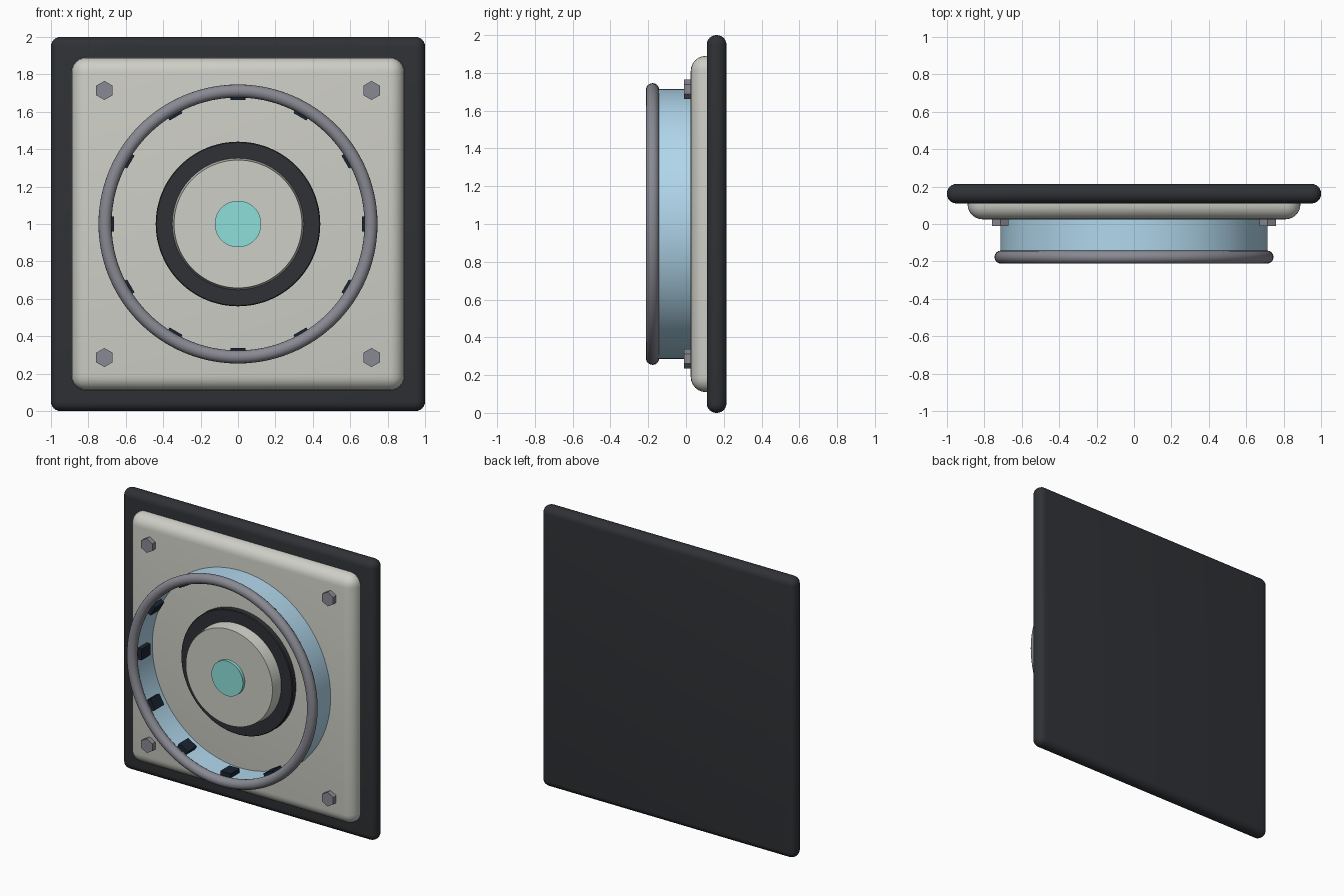
import bpy, bmesh, math
from mathutils import Matrix

if "Cube" in bpy.data.objects:
    bpy.data.objects.remove(bpy.data.objects["Cube"])


def material(name, rgb):
    m = bpy.data.materials.new(name)
    m.diffuse_color = (*rgb, 1)
    m.use_nodes = True
    m.node_tree.nodes["Principled BSDF"].inputs["Base Color"].default_value = m.diffuse_color
    return m


DARK = material("dark_frame", (0.028, 0.031, 0.036))
PALE = material("pale_panel", (0.62, 0.62, 0.57))
STEEL = material("steel", (0.25, 0.25, 0.29))
BLUE = material("blue_glass", (0.44, 0.68, 0.84))
NAVY = material("navy", (0.01, 0.018, 0.032))
TEAL = material("teal", (0.27, 0.74, 0.70))


def finish(bm, name, mat, angle=35):
    bmesh.ops.recalc_face_normals(bm, faces=bm.faces[:])
    me = bpy.data.meshes.new(name)
    bm.to_mesh(me)
    bm.free()
    me.materials.append(mat)
    ob = bpy.data.objects.new(name, me)
    bpy.context.collection.objects.link(ob)
    bpy.ops.object.select_all(action='DESELECT')
    ob.select_set(True)
    bpy.context.view_layer.objects.active = ob
    if angle:
        bpy.ops.object.shade_smooth_by_angle(angle=math.radians(angle))
    return ob


def rounded_plate(name, half, y0, y1, radius, mat):
    bm = bmesh.new()
    bmesh.ops.create_cube(bm, size=1, matrix=Matrix.Translation((0, (y0 + y1) / 2, 1))
                          @ Matrix.Diagonal((2 * half, y1 - y0, 2 * half, 1)))
    bmesh.ops.bevel(bm, geom=bm.edges[:], offset=radius, segments=6,
                    profile=0.5, affect='EDGES')
    return finish(bm, name, mat)


def lathe(name, profile, mat, closed=False, steps=96, x=0, z=1, angle=35):
    """Spin (radius, y) points around a y-direction axis through x, z."""
    bm = bmesh.new()
    rings = []
    for i in range(steps):
        a = math.tau * i / steps
        rings.append([bm.verts.new((x + r * math.sin(a), y, z + r * math.cos(a)))
                      for r, y in profile])
    n = len(profile)
    for i in range(steps):
        a, b = rings[i], rings[(i + 1) % steps]
        for j in range(n if closed else n - 1):
            k = (j + 1) % n
            bm.faces.new((a[j], a[k], b[k], b[j]))
    if not closed:  # flat end caps
        for j in (0, n - 1):
            bm.faces.new([r[j] for r in rings])
    return finish(bm, name, mat, angle)


# Square back frame and raised front panel
rounded_plate("back_frame", 1.0, 0.11, 0.214, 0.05, DARK)
rounded_plate("front_panel", 0.89, 0.025, 0.2, 0.08, PALE)

# Open glass collar and its rounded rim
lathe("glass_collar", [(0.714, 0.04), (0.714, -0.175), (0.694, -0.175), (0.694, 0.04)],
      BLUE, closed=True)
rim = [(0.711 + 0.035 * math.cos(math.tau * i / 16),
        -0.177 + 0.035 * math.sin(math.tau * i / 16)) for i in range(16)]
lathe("collar_rim", rim, STEEL, closed=True, angle=60)

# Twelve tick blocks on the inside of the collar
bm = bmesh.new()
for i in range(12):
    bmesh.ops.create_cube(bm, size=1, matrix=Matrix.Translation((0, 0, 1))
                          @ Matrix.Rotation(math.tau * i / 12, 4, 'Y')
                          @ Matrix.Translation((0, -0.09, 0.68))
                          @ Matrix.Diagonal((0.08, 0.10, 0.036, 1)))
finish(bm, "tick_blocks", NAVY, angle=0)

# Central knob: dark base, pale drum, teal centre
lathe("knob_base", [(0.44, 0.04), (0.44, -0.01), (0.435, -0.015)], DARK)
lathe("knob_drum", [(0.357, 0.03), (0.342, -0.10)], PALE)
lathe("knob_centre", [(0.124, -0.09), (0.124, -0.122)], TEAL)

# Hex bolts in the four corners
for sx in (-1, 1):
    for sz in (-1, 1):
        lathe("corner_bolt", [(0.051, 0.04), (0.051, -0.01)], STEEL,
              steps=6, x=0.714 * sx, z=1 + 0.714 * sz, angle=0)
